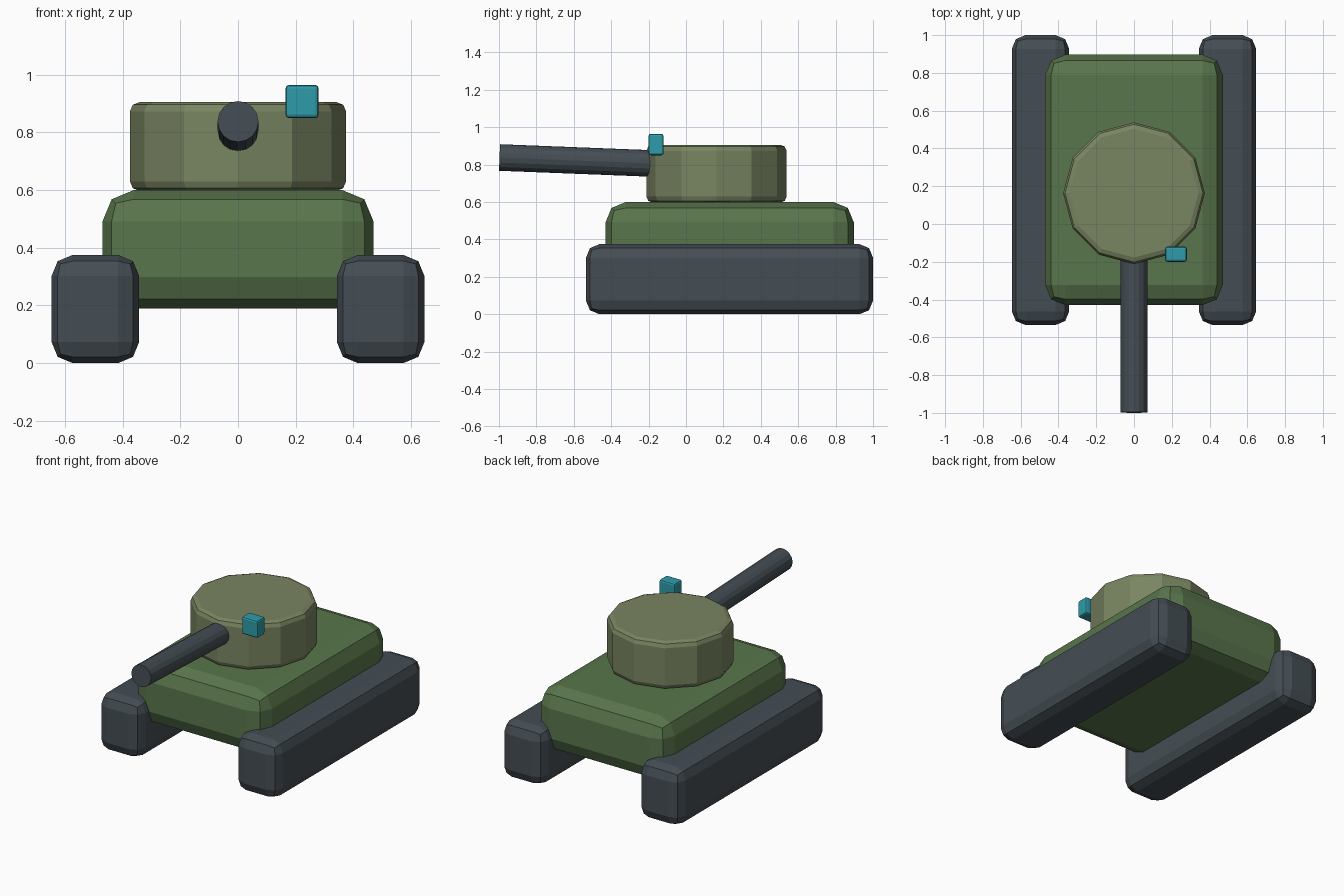
import bpy, bmesh, math
from mathutils import Matrix, Vector

if "Cube" in bpy.data.objects:
    bpy.data.objects.remove(bpy.data.objects["Cube"])


def material(name, rgb):
    m = bpy.data.materials.new(name)
    m.diffuse_color = (*rgb, 1)
    m.use_nodes = True
    m.node_tree.nodes["Principled BSDF"].inputs["Base Color"].default_value = m.diffuse_color
    return m


GREEN = material("hull_green", (0.10, 0.18, 0.072))
OLIVE = material("turret_olive", (0.19, 0.235, 0.12))
DARK = material("dark_grey", (0.058, 0.075, 0.088))
TEAL = material("teal", (0.027, 0.33, 0.40))


def finish(bm, name, mat, bevel=0.0, segments=2):
    me = bpy.data.meshes.new(name)
    bm.to_mesh(me)
    bm.free()
    me.materials.append(mat)
    ob = bpy.data.objects.new(name, me)
    bpy.context.collection.objects.link(ob)
    if bevel:
        mod = ob.modifiers.new("Bevel", 'BEVEL')
        mod.width = bevel
        mod.segments = segments
        mod.limit_method = 'ANGLE'
        mod.angle_limit = math.radians(40)
    return ob


def box(name, lo, hi, mat, bevel):
    lo, hi = Vector(lo), Vector(hi)
    bm = bmesh.new()
    bmesh.ops.create_cube(bm, size=1, matrix=Matrix.Translation((lo + hi) / 2)
                          @ Matrix.Diagonal((*(hi - lo), 1)))
    return finish(bm, name, mat, bevel)


def cylinder(name, start, end, radius, sides, mat, bevel=0.0):
    start, end = Vector(start), Vector(end)
    axis = end - start
    bm = bmesh.new()
    bmesh.ops.create_cone(bm, cap_ends=True, segments=sides,
                          radius1=radius, radius2=radius, depth=axis.length,
                          matrix=Matrix.Translation((start + end) / 2)
                          @ axis.to_track_quat('Z', 'Y').to_matrix().to_4x4())
    return finish(bm, name, mat, bevel)


# Hull with wide chamfered edges
box("hull", (-0.47, -0.43, 0.19), (0.47, 0.897, 0.6), GREEN, 0.108)

# Track pods, left and right
for side, name in ((-1, "left_track"), (1, "right_track")):
    x0, x1 = sorted((side * 0.343, side * 0.647))
    box(name, (x0, -0.535, 0), (x1, 1.0, 0.375), DARK, 0.073)

# Twelve-sided turret
cylinder("turret", (0, 0.163, 0.597), (0, 0.163, 0.906), 0.375, 12, OLIVE, 0.033)

# Gun barrel, tilted slightly upward toward the front
cylinder("barrel", (0, -0.1, 0.803), (0, -0.997, 0.838), 0.071, 16, DARK)

# Sight block on the turret rim
box("sight", (0.165, -0.2, 0.85), (0.28, -0.12, 0.965), TEAL, 0.012)
